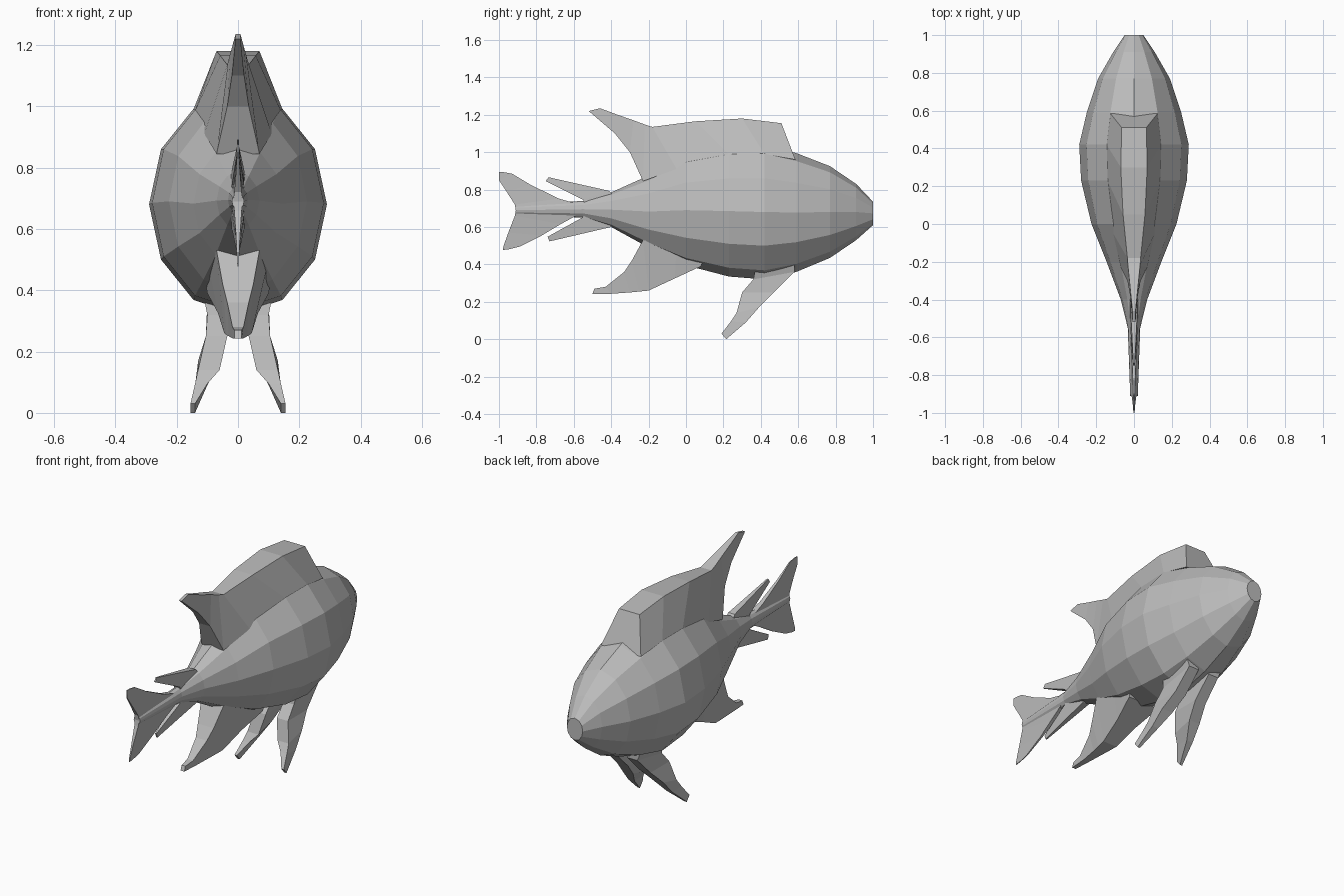
import bpy, bmesh, math

grey = bpy.data.materials.new("plain grey")
grey.diffuse_color = (0.5, 0.5, 0.5, 1)


def loft(name, sections):
    """Skin a run of matching closed sections and cap both ends."""
    bm = bmesh.new()
    rings = [[bm.verts.new(p) for p in s] for s in sections]
    n = len(rings[0])
    for a, b in zip(rings, rings[1:]):
        for i in range(n):
            j = (i + 1) % n
            bm.faces.new((a[i], a[j], b[j], b[i]))
    bm.faces.new(rings[0])
    bm.faces.new(rings[-1][::-1])
    bmesh.ops.recalc_face_normals(bm, faces=bm.faces)
    mesh = bpy.data.meshes.new(name)
    bm.to_mesh(mesh)
    bm.free()
    mesh.materials.append(grey)
    obj = bpy.data.objects.new(name, mesh)
    bpy.context.collection.objects.link(obj)
    return obj


def centre_fin(name, stations):
    """Each station is a root point and an edge point, given as y, z, half width."""
    loft(name, [[(-w, y, z), (w, y, z), (v, t, h), (-v, t, h)]
                for (y, z, w), (t, h, v) in stations])


# Body: twelve-sided rings as y, half width, bottom, top
body = [(1.0, .05, .61, .735), (.91, .11, .53, .83), (.77, .19, .435, .925),
        (.59, .25, .36, .995), (.42, .29, .32, 1.04), (.23, .28, .335, 1.035),
        (0, .225, .395, .985), (-.2, .145, .49, .875), (-.4, .07, .60, .785),
        (-.55, .033, .65, .74), (-.91, .02, .665, .715)]
loft("body", [[(w * math.cos(k * math.pi / 6), y,
                (lo + hi) / 2 + (hi - lo) / 2 * math.sin(k * math.pi / 6))
               for k in range(12)] for y, w, lo, hi in body])

# Back fin with a wide root and swept tip
centre_fin("dorsal_fin", [
    ((.585, .96, .125), (.51, 1.155, .065)),
    ((.42, .99, .145), (.30, 1.18, .07)),
    ((.23, .985, .14), (.05, 1.165, .058)),
    ((-.05, .91, .11), (-.18, 1.135, .035)),
    ((-.23, .845, .07), (-.22, 1.148, .032)),
    ((-.30, 1.0, .035), (-.28, 1.17, .026)),
    ((-.38, 1.1, .02), (-.36, 1.198, .018)),
    ((-.52, 1.22, .008), (-.46, 1.235, .008))])

# Belly fin
centre_fin("anal_fin", [
    ((.10, .45, .11), (.08, .39, .10)),
    ((-.05, .50, .10), (-.06, .325, .065)),
    ((-.23, .53, .07), (-.20, .26, .045)),
    ((-.29, .42, .05), (-.25, .255, .038)),
    ((-.33, .36, .035), (-.30, .25, .03)),
    ((-.43, .28, .018), (-.40, .243, .018)),
    ((-.49, .27, .012), (-.50, .243, .012))])

# Thin tail lobes and the small finlets ahead of them
centre_fin("upper_tail_lobe", [
    ((-.91, .69, .015), (-.57, .72, .02)),
    ((-.915, .72, .012), (-.68, .752, .012)),
    ((-.96, .79, .006), (-.83, .825, .006)),
    ((-1.0, .85, .003), (-.93, .885, .003)),
    ((-1.0, .893, .002), (-.975, .893, .002))])
centre_fin("lower_tail_lobe", [
    ((-.91, .69, .015), (-.57, .67, .02)),
    ((-.915, .66, .012), (-.67, .615, .012)),
    ((-.95, .57, .006), (-.77, .555, .006)),
    ((-.975, .50, .003), (-.89, .495, .003)),
    ((-.98, .477, .002), (-.95, .48, .002))])
centre_fin("upper_finlet", [
    ((-.54, .72, .02), (-.38, .76, .025)),
    ((-.55, .745, .02), (-.41, .793, .02)),
    ((-.75, .845, .004), (-.735, .866, .004))])
centre_fin("lower_finlet", [
    ((-.54, .67, .02), (-.38, .62, .025)),
    ((-.555, .65, .02), (-.40, .60, .02)),
    ((-.74, .548, .004), (-.73, .523, .004))])

# Paired fins: rear y, z, front y, z, inner x, outer x from root to tip
pelvic = [(.38, .42, .58, .41, .05, .12), (.36, .32, .58, .36, .035, .10),
          (.30, .25, .47, .25, .035, .105), (.27, .14, .39, .17, .06, .13),
          (.19, .03, .32, .09, .105, .157), (.19, .03, .215, 0, .14, .155)]
pelvic[4] = (.24, .095, .32, .09, .10, .14)
for side, tag in ((1, "right"), (-1, "left")):
    loft(tag + "_pelvic_fin",
         [[(side * a, ry, rz), (side * b, ry, rz), (side * b, fy, fz), (side * a, fy, fz)]
          for ry, rz, fy, fz, a, b in pelvic])
